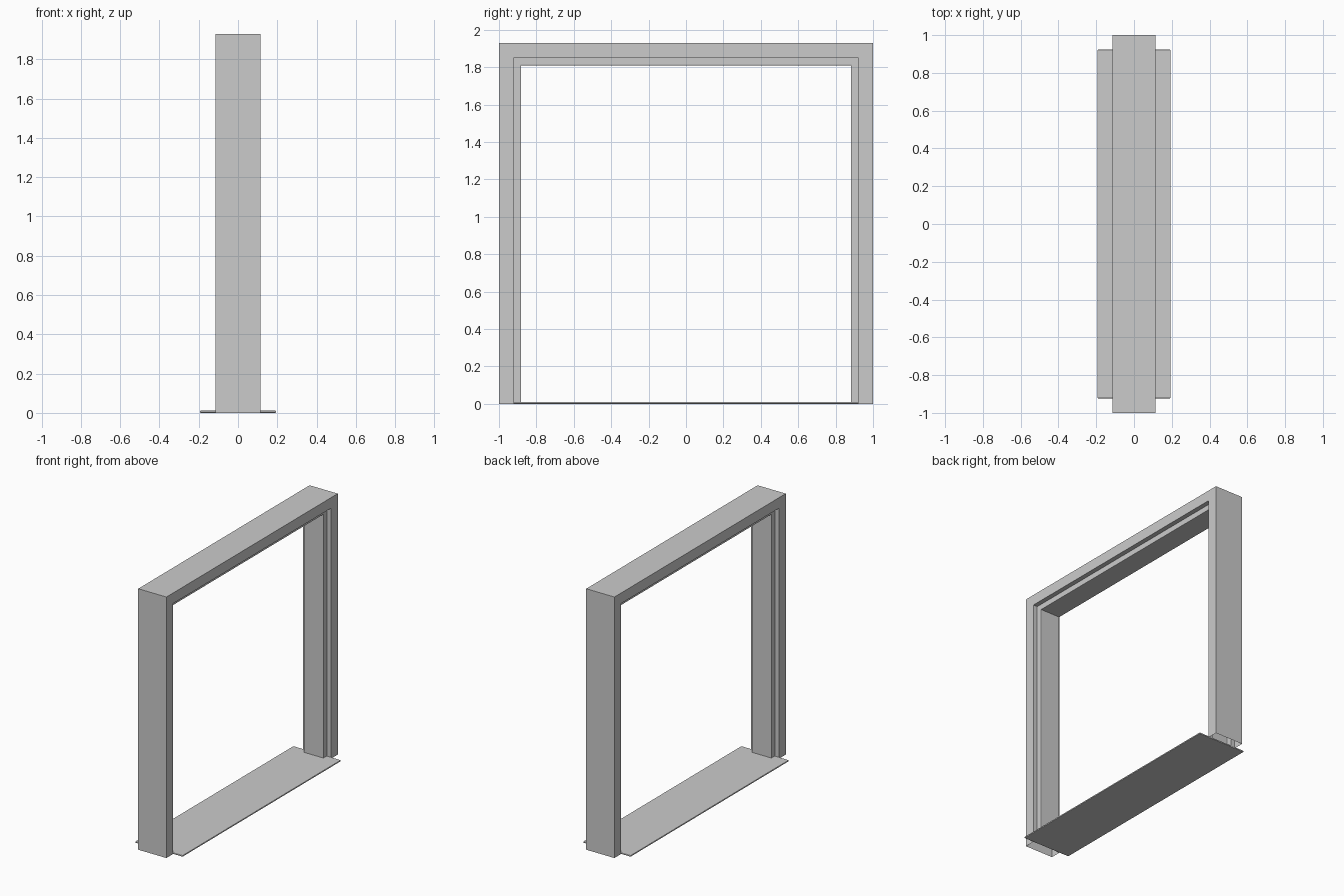
import bpy, bmesh

if "Cube" in bpy.data.objects:
    bpy.data.objects.remove(bpy.data.objects["Cube"])

R = 0.004  # small rounding on the stop and threshold edges

# Half cross-section as (inset from outside, x), mirrored across x = 0
half = [(0.0, 0.115), (0.078, 0.115), (0.078, 0.081),
        (0.119 - R, 0.081), (0.119 - R * 0.3, 0.081 - R * 0.3), (0.119, 0.081 - R)]
profile = half + [(d, -x) for d, x in reversed(half)]


def u_path(d):
    """Corner points of the doorway outline inset by d."""
    y, z = 1.0 - d, 1.928 - d
    return [(-y, 0.0), (-y, z), (y, z), (y, 0.0)]


def finish(bm, name):
    bmesh.ops.recalc_face_normals(bm, faces=bm.faces)
    mesh = bpy.data.meshes.new(name)
    bm.to_mesh(mesh)
    bm.free()
    obj = bpy.data.objects.new(name, mesh)
    bpy.context.collection.objects.link(obj)
    return obj


# Door frame: hollow mitred section with a raised stop, open at the feet
bm = bmesh.new()
rails = [[bm.verts.new((x, y, z)) for y, z in u_path(d)] for d, x in profile]
for i, a in enumerate(rails):
    b = rails[(i + 1) % len(rails)]
    for k in range(3):
        bm.faces.new((a[k], a[k + 1], b[k + 1], b[k]))
finish(bm, "door_frame")

# Threshold: thin plate with softened edges
bm = bmesh.new()
bmesh.ops.create_cube(bm, size=1)
for v in bm.verts:
    v.co = (v.co.x * 0.388, v.co.y * 1.846, (v.co.z + 0.5) * 0.011)
bmesh.ops.bevel(bm, geom=bm.edges[:], offset=R, segments=2, profile=0.5, affect='EDGES')
finish(bm, "threshold")
